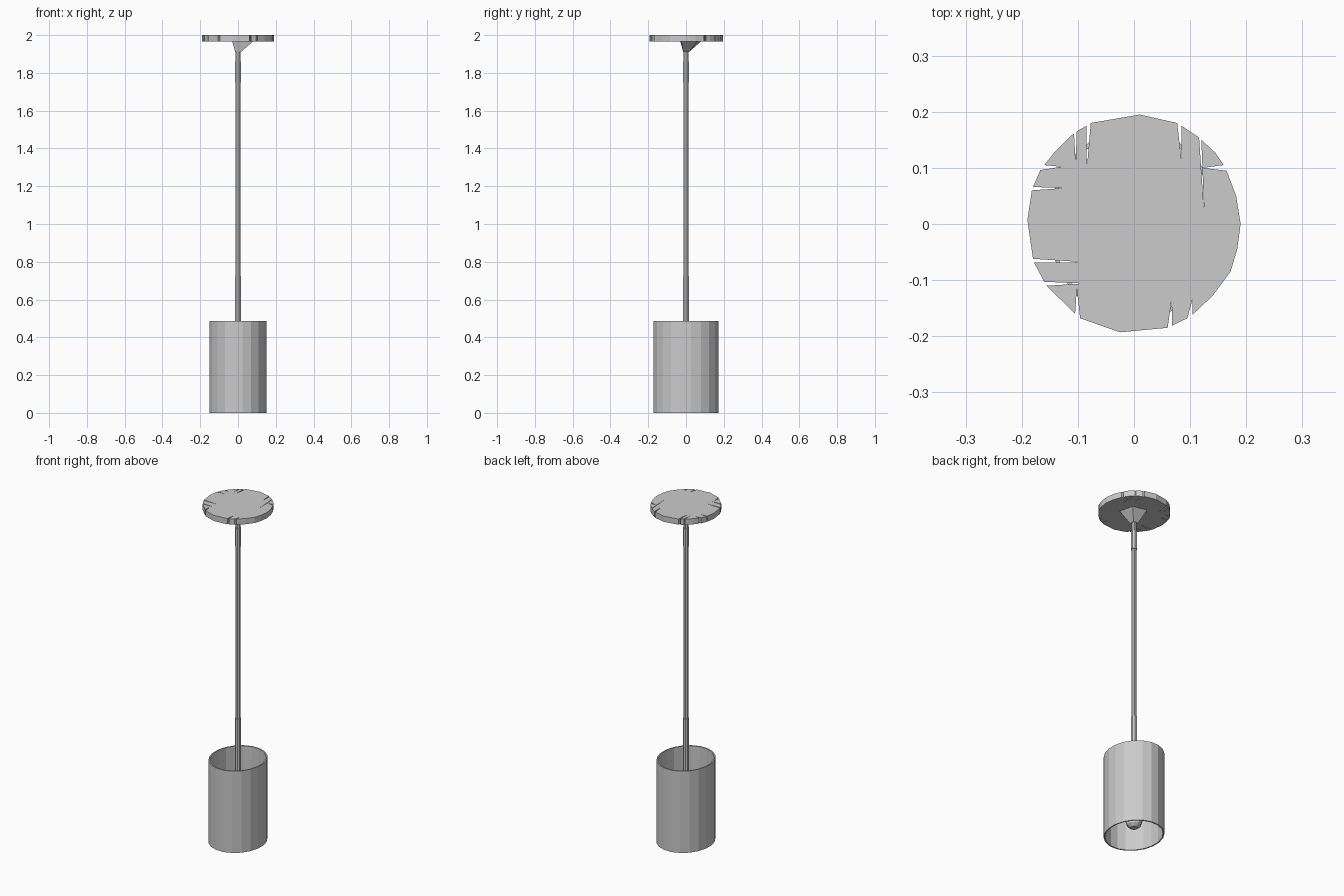
import bpy, bmesh, math

if "Cube" in bpy.data.objects:
    bpy.data.objects.remove(bpy.data.objects["Cube"])


def finish(name, bm):
    bmesh.ops.recalc_face_normals(bm, faces=bm.faces)
    mesh = bpy.data.meshes.new(name)
    bm.to_mesh(mesh)
    bm.free()
    ob = bpy.data.objects.new(name, mesh)
    bpy.context.collection.objects.link(ob)
    return ob


def lathe(name, profile, sides, sx=1.0, sy=1.0, closed=False):
    """Revolve (radius, z) points; closed joins last ring to first, otherwise ends are capped."""
    bm = bmesh.new()
    rings = []
    for r, z in profile:
        rings.append([bm.verts.new((r * sx * math.cos(a), r * sy * math.sin(a), z))
                      for a in (2 * math.pi * (i + 0.5) / sides for i in range(sides))])
    pairs = list(zip(rings, rings[1:]))
    if closed:
        pairs.append((rings[-1], rings[0]))
    for lo, hi in pairs:
        for i in range(sides):
            j = (i + 1) % sides
            bm.faces.new((lo[i], lo[j], hi[j], hi[i]))
    if not closed:
        bm.faces.new(rings[0])
        bm.faces.new(rings[-1])
    return finish(name, bm)


# Open, slightly oval drum shade with a thin wall
lathe("shade", [(1, 0), (1, 0.487), (0.955, 0.487), (0.955, 0)], 20, 0.153, 0.173, closed=True)

# Bulb and socket hanging inside the shade
lathe("bulb", [(0.02, 0.045), (0.038, 0.06), (0.047, 0.09), (0.045, 0.12),
               (0.032, 0.16), (0.02, 0.19)], 10)
lathe("socket", [(0.022, 0.185), (0.022, 0.30), (0.015, 0.32)], 8)

# Hanging rod with lower sleeve and upper collar
lathe("lower_sleeve", [(0.017, 0.31), (0.017, 0.725)], 8)
lathe("rod", [(0.013, 0.72), (0.013, 1.93)], 8)
lathe("upper_collar", [(0.017, 1.75), (0.017, 1.86)], 8)

# Lopsided flared mount under the canopy
bm = bmesh.new()
low = [bm.verts.new((x, y, 1.91)) for x, y in
       ((-0.015, -0.015), (0.015, -0.015), (0.015, 0.015), (-0.015, 0.015))]
top = [bm.verts.new((x, y, 1.967)) for x, y in
       ((-0.03, -0.03), (0.08, -0.025), (0.06, 0.06), (-0.025, 0.08))]
for i in range(4):
    j = (i + 1) % 4
    bm.faces.new((low[i], low[j], top[j], top[i]))
bm.faces.new(low)
bm.faces.new(top)
finish("canopy_mount", bm)

# Ceiling canopy: faceted disc with narrow slits in the rim
outline = [(0.19, 0.0), (0.182, 0.05), (0.165, 0.095), (0.122, 0.1), (0.16, 0.105),
           (0.145, 0.127), (0.12, 0.15), (0.125, 0.02), (0.116, 0.154), (0.085, 0.175),
           (0.085, 0.11), (0.077, 0.18), (0.01, 0.195), (-0.077, 0.18), (-0.084, 0.1),
           (-0.085, 0.175), (-0.102, 0.165), (-0.104, 0.11), (-0.107, 0.162), (-0.14, 0.13),
           (-0.16, 0.105), (-0.13, 0.102), (-0.167, 0.096), (-0.18, 0.066), (-0.125, 0.064),
           (-0.182, 0.06), (-0.19, 0.007), (-0.18, -0.062), (-0.09, -0.068), (-0.178, -0.069),
           (-0.16, -0.103), (-0.09, -0.106), (-0.156, -0.11), (-0.105, -0.16), (-0.102, -0.115),
           (-0.096, -0.168), (-0.025, -0.193), (0.06, -0.185), (0.067, -0.135), (0.068, -0.181),
           (0.095, -0.168), (0.104, -0.135), (0.104, -0.162), (0.14, -0.128), (0.172, -0.085),
           (0.184, -0.045)]
bm = bmesh.new()
base = bm.faces.new([bm.verts.new((x, y, 1.966)) for x, y in outline])
ext = bmesh.ops.extrude_face_region(bm, geom=[base], use_keep_orig=True)
for v in ext["geom"]:
    if isinstance(v, bmesh.types.BMVert):
        v.co.z = 2.0
bmesh.ops.triangulate(bm, faces=[f for f in bm.faces if len(f.verts) > 4])
finish("canopy", bm)
